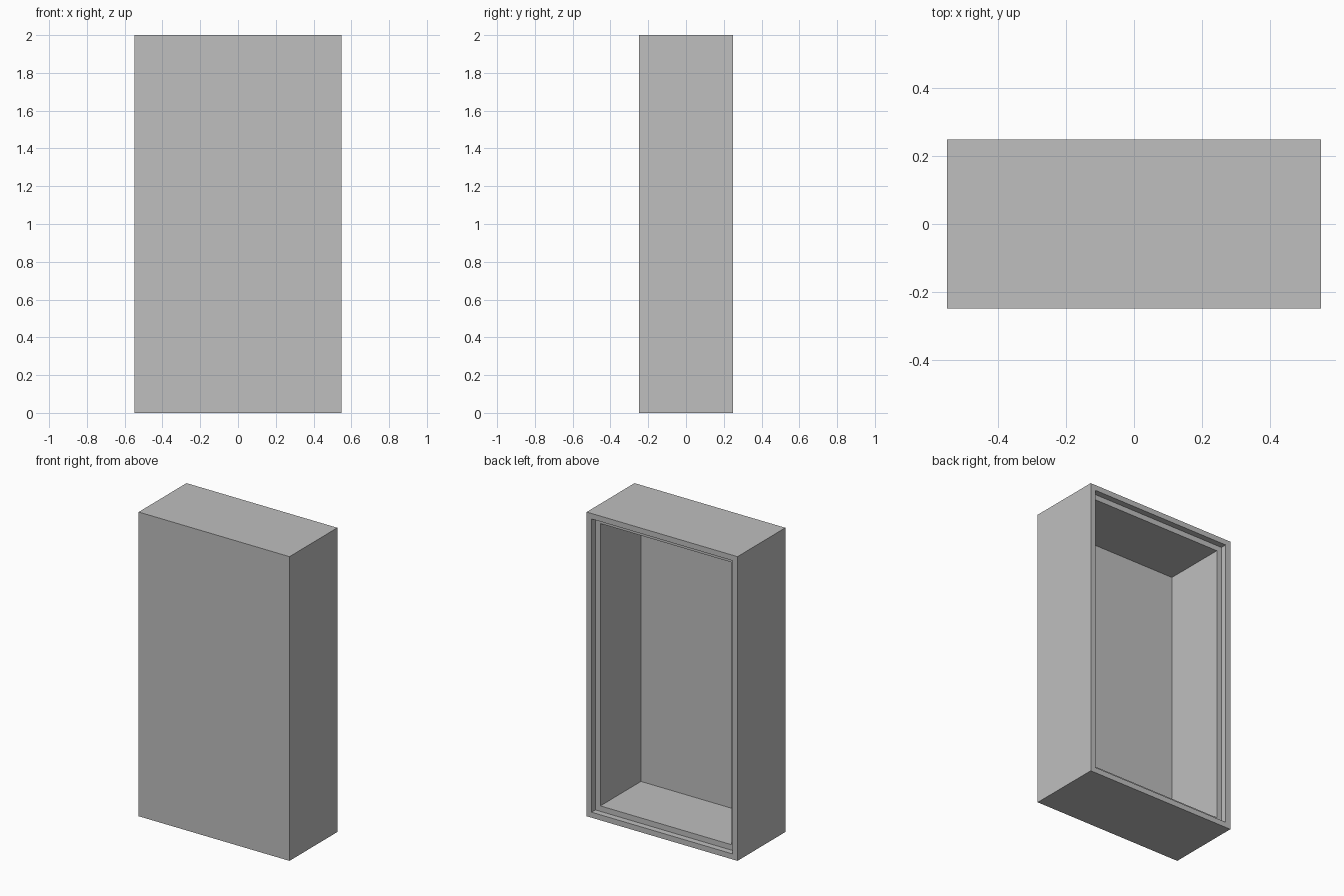
import bpy
import bmesh
from mathutils import Vector

cube = bpy.data.objects.get("Cube")
if cube:
    bpy.data.objects.remove(cube, do_unlink=True)

WIDTH, DEPTH, HEIGHT = 1.097, 0.497, 2.0
BOARD = 0.036      # board thickness, also the width of the inner lip
REBATE = 0.04      # depth of the step around the open back

# Plain grey material
grey = bpy.data.materials.new("plain_grey")
grey.use_nodes = True
colour = (0.52, 0.52, 0.52, 1)
grey.diffuse_color = colour
grey.node_tree.nodes["Principled BSDF"].inputs["Base Color"].default_value = colour


def sink(bm, face, border, depth):
    """Inset a face by a border, then push it towards the front."""
    bmesh.ops.inset_region(bm, faces=[face], thickness=border, use_even_offset=True)
    face = bmesh.ops.extrude_discrete_faces(bm, faces=[face])["faces"][0]
    bmesh.ops.translate(bm, verts=face.verts, vec=(0, -depth, 0))
    return face


# Solid outer box standing on the floor
bm = bmesh.new()
bmesh.ops.create_cube(bm, size=1)
bmesh.ops.scale(bm, verts=bm.verts, vec=(WIDTH, DEPTH, HEIGHT))
bmesh.ops.translate(bm, verts=bm.verts, vec=(0, 0, HEIGHT / 2))
bm.normal_update()

# Stepped rebate, then the deep cavity, both cut from the back
back = max(bm.faces, key=lambda f: f.normal.dot(Vector((0, 1, 0))))
step = sink(bm, back, BOARD, REBATE)
bm.normal_update()
sink(bm, step, BOARD, DEPTH - REBATE - BOARD)
bmesh.ops.recalc_face_normals(bm, faces=bm.faces)

mesh = bpy.data.meshes.new("cabinet_body")
bm.to_mesh(mesh)
bm.free()
mesh.materials.append(grey)
body = bpy.data.objects.new("cabinet_body", mesh)
bpy.context.collection.objects.link(body)
